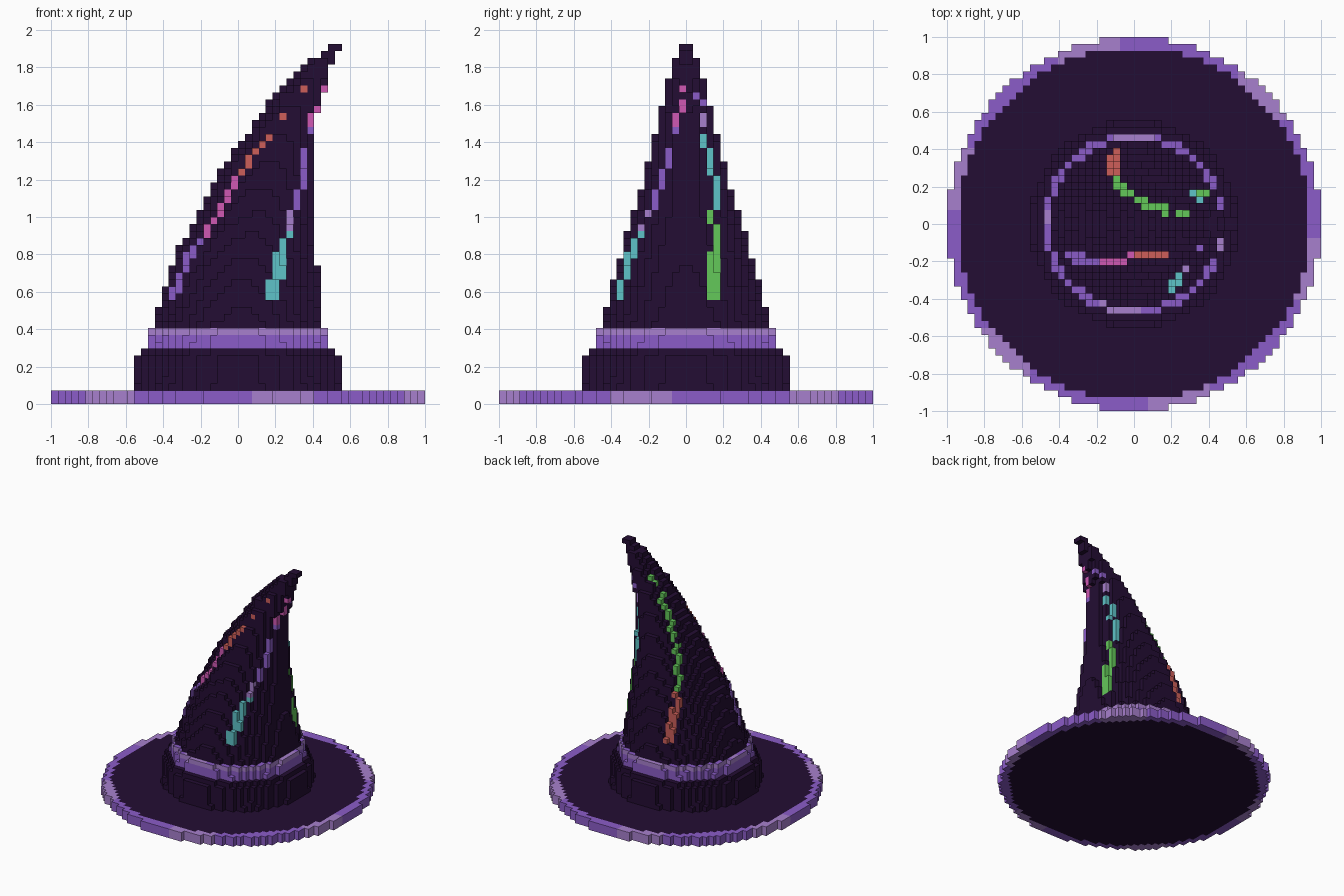
import bpy, bmesh, math
from mathutils import Vector

if "Cube" in bpy.data.objects:
    bpy.data.objects.remove(bpy.data.objects["Cube"])

N = 27          # cells per unit
TOP = 52        # cells in height
COLOURS = {
    "dark_felt": (0.017, 0.004, 0.033),
    "purple": (0.26, 0.107, 0.58),
    "lilac": (0.39, 0.216, 0.61),
    "pink": (0.63, 0.098, 0.456),
    "coral": (0.61, 0.114, 0.10),
    "green": (0.127, 0.578, 0.102),
    "cyan": (0.114, 0.546, 0.578),
}
NAMES = list(COLOURS)
MATS = []
for name, rgb in COLOURS.items():
    m = bpy.data.materials.new(name)
    m.use_nodes = True
    m.diffuse_color = (*rgb, 1)
    bsdf = m.node_tree.nodes["Principled BSDF"]
    bsdf.inputs["Base Color"].default_value = (*rgb, 1)
    bsdf.inputs["Roughness"].default_value = 0.8
    MATS.append(m)


def sample(points, z):
    """Linear interpolation of rows (z, values...)."""
    if z <= points[0][0]:
        return points[0][1:]
    for a, b in zip(points, points[1:]):
        if z <= b[0]:
            t = (z - a[0]) / (b[0] - a[0])
            return [p + (q - p) * t for p, q in zip(a[1:], b[1:])]
    return points[-1][1:]


# Crown outline: height, left edge, right edge, half depth
PROFILE = [
    (0.07, -.555, .555, .555), (0.25, -.545, .545, .545), (0.28, -.52, .52, .52),
    (0.32, -.485, .485, .485), (0.40, -.475, .48, .475), (0.43, -.445, .455, .445),
    (0.60, -.40, .44, .405), (0.85, -.31, .415, .335), (1.00, -.22, .405, .285),
    (1.20, -.12, .40, .23), (1.37, -.01, .40, .19), (1.50, .09, .41, .155),
    (1.65, .19, .46, .12), (1.78, .32, .49, .085), (1.90, .465, .55, .045),
]

# Twisting streaks: (height, angle) path, then (from, to, colour) runs
STREAKS = [
    ([(.6, 208), (1.15, 230), (1.42, 248), (1.68, 275)],
     [(.56, .9, "purple"), (.9, 1.24, "pink"), (1.24, 1.46, "coral"),
      (1.52, 1.56, "coral"), (1.66, 1.71, "coral")]),
    ([(.6, 294), (.8, 301), (1.15, 320), (1.68, 351)],
     [(.56, .92, "cyan"), (.92, 1.05, "lilac"), (1.05, 1.36, "purple"),
      (1.45, 1.5, "purple"), (1.5, 1.63, "pink"), (1.66, 1.71, "pink")]),
    ([(.6, 20), (.8, 27), (1.2, 42), (1.6, 42)],
     [(.56, 1.03, "green"), (1.05, 1.44, "cyan"), (1.48, 1.57, "lilac"),
      (1.58, 1.67, "purple")]),
    ([(.6, 110), (.95, 124), (1.38, 137), (1.66, 146)],
     [(.56, .92, "coral"), (.92, 1.6, "green"), (1.64, 1.69, "green")]),
]

parts = {"brim": {}, "brim_edge": {}, "crown": {}, "hat_band": {}, "streaks": {}}

# Brim and its rim
for i in range(-N, N):
    for j in range(-N, N):
        d = math.hypot(i + .5, j + .5)
        for k in range(2):
            if d <= 25.4:
                parts["brim"][i, j, k] = "dark_felt"
            elif d <= N:
                angle = math.degrees(math.atan2(j + .5, i + .5))
                parts["brim_edge"][i, j, k] = "lilac" if (angle + 25) % 60 < 20 else "purple"

# Crown with its band, layer by layer
for k in range(2, TOP):
    z = (k + .5) / N
    left, right, depth = sample(PROFILE, z)
    cx, hx = (left + right) / 2, (right - left) / 2
    layer = {(i, j) for i in range(-N, N) for j in range(-N, N)
             if (((i + .5) / N - cx) / hx) ** 2 + ((j + .5) / N / depth) ** 2 <= 1}
    part = "hat_band" if 8 <= k <= 10 else "crown"
    colour = "dark_felt" if part == "crown" else "lilac" if k == 10 else "purple"
    for i, j in layer:
        parts[part][i, j, k] = colour

    # Streak cells replace the outermost cells nearest the path
    shell = [(i, j) for i, j in layer
             if not {(i + 1, j), (i - 1, j), (i, j + 1), (i, j - 1)} <= layer]
    for path, runs in STREAKS:
        a = math.radians(sample(path, z)[0])
        px, py = cx + hx * math.cos(a), depth * math.sin(a)
        for low, high, streak_colour in runs:
            if low <= z < high:
                shell.sort(key=lambda c: math.hypot((c[0] + .5) / N - px, (c[1] + .5) / N - py))
                for i, j in shell[:2 if z < .8 else 1]:
                    parts["crown"].pop((i, j, k), None)
                    parts["streaks"][i, j, k] = streak_colour

solid = set().union(*parts.values())
AXES = [Vector(a) for a in ((1, 0, 0), (-1, 0, 0), (0, 1, 0), (0, -1, 0), (0, 0, 1), (0, 0, -1))]


def build(name, cells):
    """Make one object from the exposed sides of its cells."""
    bm = bmesh.new()
    corners = {}

    def corner(p):
        key = tuple(round(c) for c in p)
        if key not in corners:
            corners[key] = bm.verts.new(Vector(key) / N)
        return corners[key]

    for cell, colour in cells.items():
        mid = Vector(cell) + Vector((.5, .5, .5))
        for n in AXES:
            if tuple(int(c + d) for c, d in zip(cell, n)) in solid:
                continue
            u = Vector((n.y, n.z, n.x)) / 2
            v = n.cross(u)
            c = mid + n / 2
            f = bm.faces.new([corner(c + s * u + t * v)
                              for s, t in ((-1, -1), (1, -1), (1, 1), (-1, 1))])
            shade = colour
            # Upper ledge of the band alternates its two purples
            if name == "hat_band" and n.z > 0:
                angle = math.degrees(math.atan2(mid.y, mid.x))
                shade = "lilac" if (angle - 75) % 95 < 30 else "purple"
            f.material_index = NAMES.index(shade)
    mesh = bpy.data.meshes.new(name)
    bm.to_mesh(mesh)
    bm.free()
    for m in MATS:
        mesh.materials.append(m)
    ob = bpy.data.objects.new(name, mesh)
    bpy.context.collection.objects.link(ob)


for part_name, part_cells in parts.items():
    build(part_name, part_cells)
